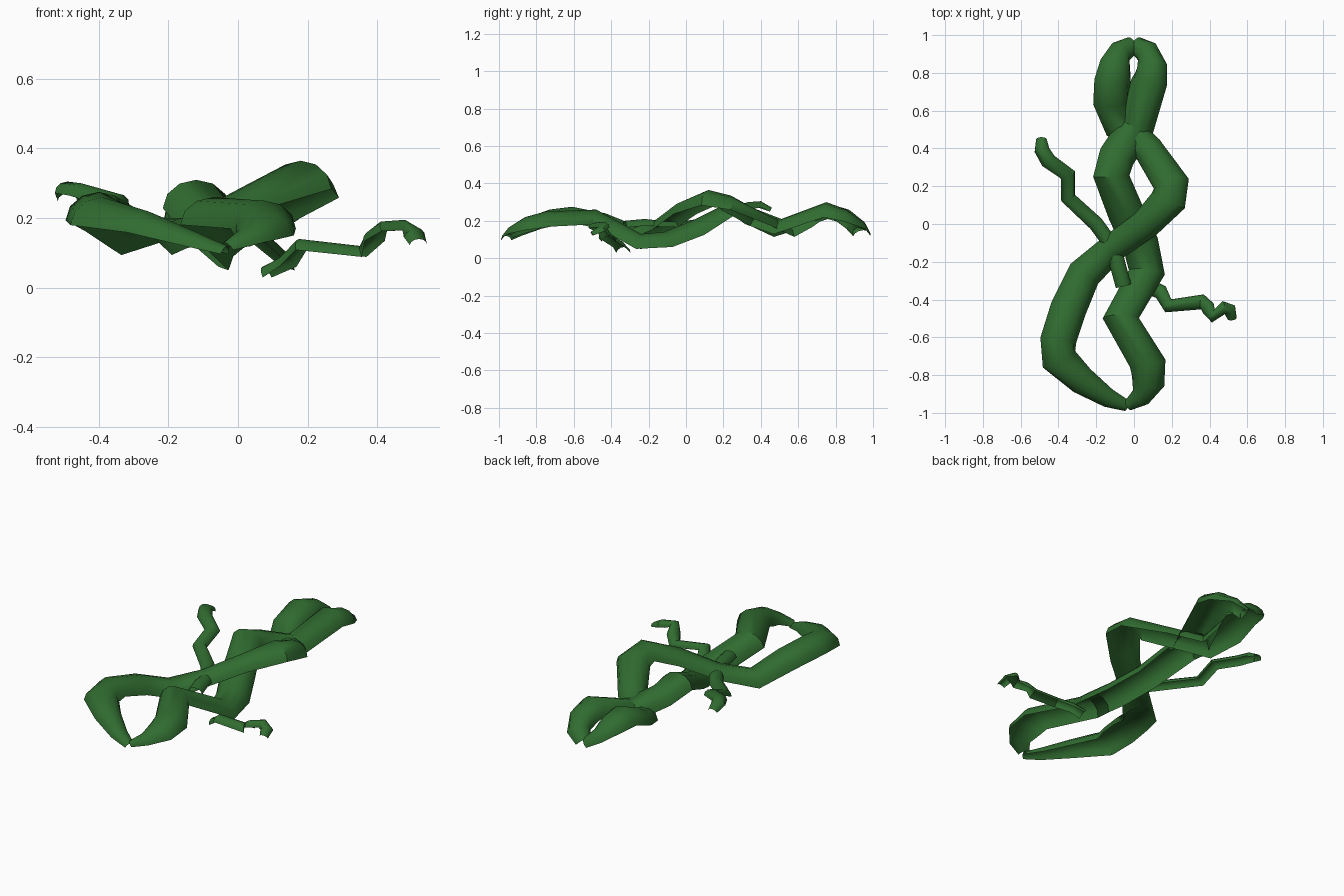
import bpy, bmesh, math
from mathutils import Vector

green = bpy.data.materials.new("vine_green")
green.diffuse_color = (0.03, 0.15, 0.03, 1)
SEGS = 6


def vine(name, path, depth_ratio=0.85):
    """Sweep an open-bottomed arch along points of (x, y, top z, half width)."""
    bm = bmesh.new()
    pts = [Vector(p[:3]) for p in path]
    rings = []
    for i, p in enumerate(pts):
        t = Vector()
        if i > 0:
            t += (p - pts[i - 1]).normalized()
        if i < len(pts) - 1:
            t += (pts[i + 1] - p).normalized()
        t.normalize()
        side = t.cross(Vector((0, 0, 1))).normalized()
        up = side.cross(t).normalized()
        w = path[i][3]
        d = w * depth_ratio
        ring = []
        for k in range(SEGS + 1):
            a = math.pi * k / SEGS
            ring.append(bm.verts.new(p + side * w * math.cos(a) + up * d * (math.sin(a) - 1)))
        rings.append(ring)
    for a, b in zip(rings, rings[1:]):
        for k in range(SEGS):
            bm.faces.new((a[k], a[k + 1], b[k + 1], b[k]))
    bmesh.ops.recalc_face_normals(bm, faces=bm.faces)
    if sum(f.normal.z for f in bm.faces) < 0:
        bmesh.ops.reverse_faces(bm, faces=bm.faces)
    me = bpy.data.meshes.new(name)
    bm.to_mesh(me)
    bm.free()
    ob = bpy.data.objects.new(name, me)
    bpy.context.collection.objects.link(ob)
    me.materials.append(green)
    bpy.ops.object.select_all(action='DESELECT')
    ob.select_set(True)
    bpy.context.view_layer.objects.active = ob
    bpy.ops.object.shade_smooth_by_angle(angle=math.radians(40))


# Straighter main vine
vine("main_vine", [
    (-0.04, -0.965, 0.13, 0.03), (0.02, -0.93, 0.17, 0.055), (0.065, -0.86, 0.22, 0.09),
    (0.075, -0.75, 0.25, 0.096), (-0.07, -0.48, 0.26, 0.096), (0.07, -0.24, 0.13, 0.096),
    (0.04, -0.12, 0.14, 0.096), (-0.03, 0.03, 0.20, 0.096), (-0.12, 0.25, 0.31, 0.096),
    (-0.08, 0.38, 0.26, 0.096), (0.01, 0.51, 0.21, 0.096), (0.08, 0.75, 0.30, 0.096),
    (0.085, 0.86, 0.26, 0.085), (0.045, 0.93, 0.20, 0.065), (-0.01, 0.95, 0.15, 0.05)])

# Looping vine that winds over and under the main one
vine("looping_vine", [
    (-0.03, -0.965, 0.12, 0.03), (-0.12, -0.93, 0.16, 0.05), (-0.26, -0.84, 0.22, 0.075),
    (-0.39, -0.73, 0.26, 0.096), (-0.40, -0.61, 0.275, 0.096), (-0.34, -0.43, 0.24, 0.096),
    (-0.26, -0.26, 0.17, 0.09), (-0.13, -0.14, 0.21, 0.075), (0.04, -0.02, 0.30, 0.08),
    (0.18, 0.12, 0.365, 0.096), (0.19, 0.24, 0.335, 0.096), (0.06, 0.41, 0.24, 0.08),
    (-0.07, 0.52, 0.19, 0.09), (-0.115, 0.62, 0.24, 0.096), (-0.115, 0.75, 0.295, 0.096),
    (-0.085, 0.87, 0.26, 0.085), (-0.045, 0.93, 0.20, 0.065), (0.01, 0.95, 0.15, 0.05)])

# Side shoots
vine("left_shoot", [
    (-0.055, -0.33, 0.20, 0.042), (-0.085, -0.22, 0.21, 0.042), (-0.105, -0.13, 0.20, 0.04),
    (-0.20, 0.0, 0.20, 0.04), (-0.345, 0.13, 0.22, 0.04), (-0.345, 0.25, 0.27, 0.042),
    (-0.45, 0.33, 0.30, 0.042), (-0.49, 0.40, 0.305, 0.04), (-0.49, 0.46, 0.27, 0.028)])
vine("right_shoot", [
    (0.07, -0.33, 0.06, 0.04), (0.13, -0.35, 0.09, 0.04), (0.175, -0.43, 0.14, 0.038),
    (0.35, -0.41, 0.12, 0.04), (0.38, -0.43, 0.16, 0.038), (0.41, -0.485, 0.19, 0.035),
    (0.48, -0.445, 0.195, 0.037), (0.515, -0.465, 0.17, 0.035), (0.52, -0.51, 0.14, 0.025)])
